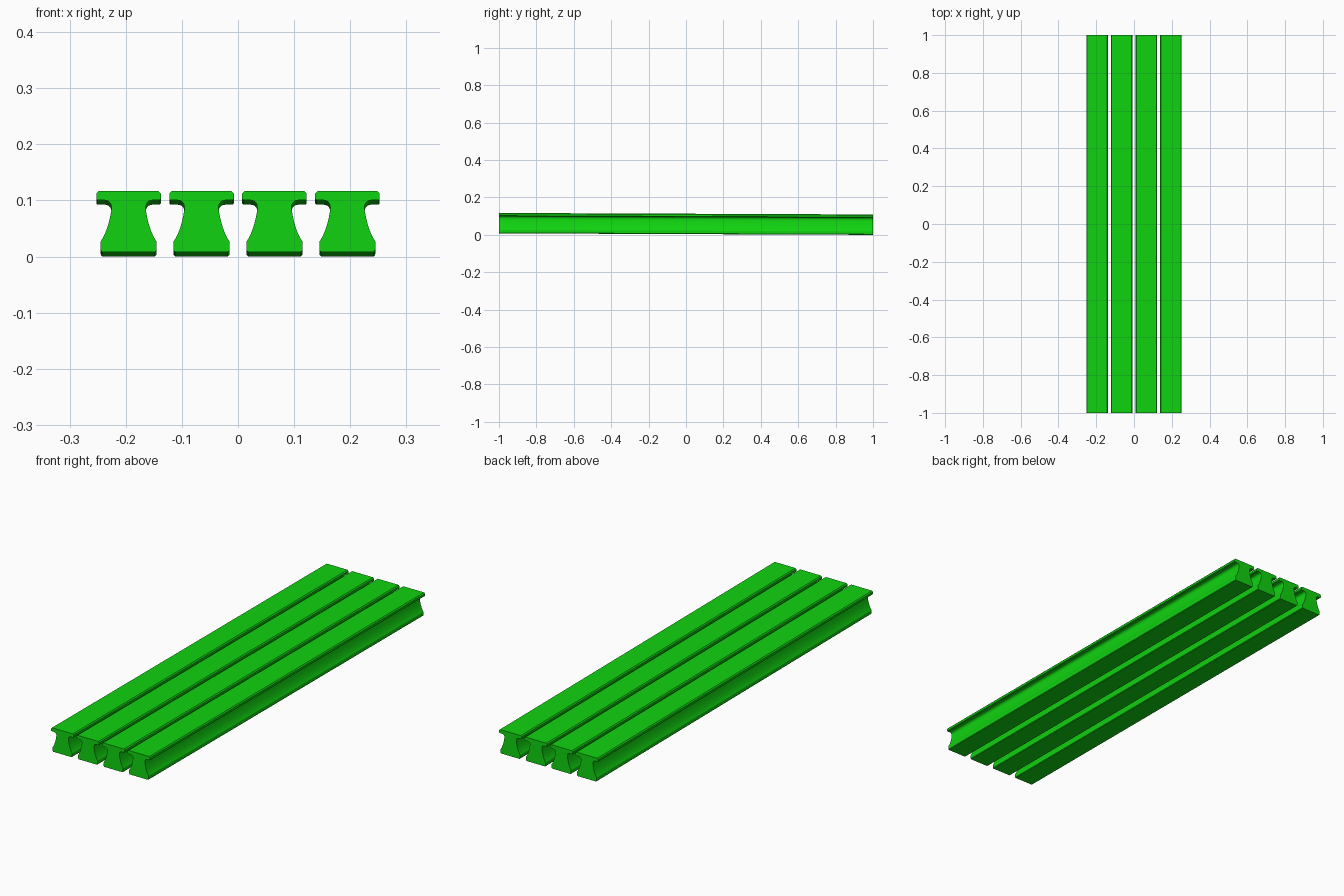
import bpy, bmesh, math
from mathutils import Vector
from mathutils.geometry import interpolate_bezier

cube = bpy.data.objects.get("Cube")
if cube:
    bpy.data.objects.remove(cube, do_unlink=True)

green = bpy.data.materials.new("bright green")
green.use_nodes = True
colour = (0.005, 0.65, 0.005, 1)
green.diffuse_color = colour
green.node_tree.nodes["Principled BSDF"].inputs["Base Color"].default_value = colour

LENGTH = 2.0
DROP = 0.008      # beams slope down slightly toward the back
PITCH = 0.13


def curve(a, b, c, d, count=9):
    pts = [Vector((x, z, 0)) for x, z in (a, b, c, d)]
    return [(p.x, p.y) for p in interpolate_bezier(*pts, count)]


def half_profile():
    """Right half of the beam section, from the foot up to the top."""
    foot = [(0.047, 0), (0.0495, 0.003), (0.0500, 0.009)]
    waist = curve((0.050, 0.0185), (0.039, 0.034), (0.033, 0.058), (0.0305, 0.077))
    fillet = curve((0.0305, 0.080), (0.0305, 0.088), (0.036, 0.0925), (0.043, 0.0925), 6)
    flange = [(0.0555, 0.0925), (0.0575, 0.0945), (0.0575, 0.104), (0.053, 0.109)]
    return foot + waist + fillet + flange


def make_beam(name, x_centre):
    half = half_profile()
    section = half + [(-x, z) for x, z in reversed(half)]
    bm = bmesh.new()
    verts = [bm.verts.new((x, -LENGTH / 2, z + DROP)) for x, z in section]
    front = bm.faces.new(verts)
    # Sweep the section to the back along the sloping axis
    swept = bmesh.ops.extrude_face_region(bm, geom=[front], use_keep_orig=True)
    moved = [v for v in swept["geom"] if isinstance(v, bmesh.types.BMVert)]
    bmesh.ops.translate(bm, verts=moved, vec=(0, LENGTH, -DROP))
    bmesh.ops.recalc_face_normals(bm, faces=bm.faces)
    mesh = bpy.data.meshes.new(name)
    bm.to_mesh(mesh)
    bm.free()
    mesh.materials.append(green)
    beam = bpy.data.objects.new(name, mesh)
    beam.location.x = x_centre
    bpy.context.collection.objects.link(beam)
    return beam


# Row of four parallel beams
bpy.ops.object.select_all(action="DESELECT")
for i in range(4):
    beam = make_beam(f"beam_{i + 1}", (i - 1.5) * PITCH)
    beam.select_set(True)
    bpy.context.view_layer.objects.active = beam
bpy.ops.object.shade_smooth_by_angle(angle=math.radians(30))
